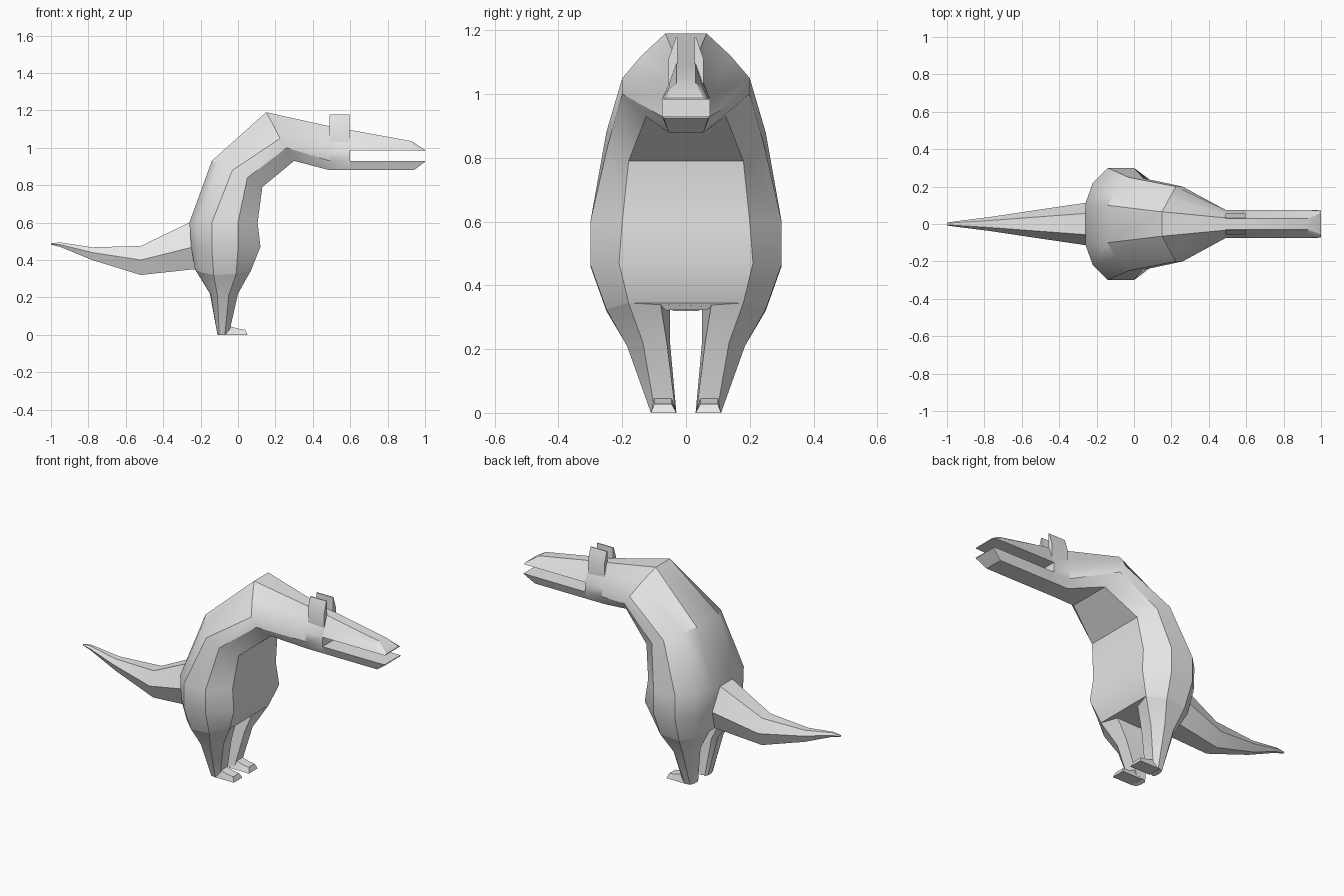
import bpy, bmesh, math

skin = bpy.data.materials.new("pale grey")
skin.diffuse_color = (0.8, 0.8, 0.8, 1)


def loft(name, rings):
    """Skin a closed tube through rings of (x, y, z) points and cap both ends."""
    bm = bmesh.new()
    loops = [[bm.verts.new(p) for p in ring] for ring in rings]
    n = len(loops[0])
    for a, b in zip(loops, loops[1:]):
        for i in range(n):
            j = (i + 1) % n
            bm.faces.new((a[i], a[j], b[j], b[i]))
    bm.faces.new(loops[0])
    bm.faces.new(loops[-1][::-1])
    bmesh.ops.recalc_face_normals(bm, faces=bm.faces)
    mesh = bpy.data.meshes.new(name)
    bm.to_mesh(mesh)
    bm.free()
    mesh.materials.append(skin)
    ob = bpy.data.objects.new(name, mesh)
    bpy.context.collection.objects.link(ob)
    bpy.ops.object.select_all(action='DESELECT')
    bpy.context.view_layer.objects.active = ob
    ob.select_set(True)
    bpy.ops.object.shade_smooth_by_angle(angle=math.radians(30))
    return ob


def mirror_ring(half):
    """Complete a half ring by reflecting it across y = 0."""
    return list(half) + [(x, -y, z) for x, y, z in reversed(half)]


def flip(ring):
    return [(x, -y, z) for x, y, z in ring]


# Body and neck: half rings running from the back round to the belly
hip = [(-.23, .11, .35), (-.20, .19, .335), (-.13, .25, .32), (-.01, .25, .325), (.07, .18, .345)]
torso = [
    hip,
    [(-.25, .11, .47), (-.215, .22, .465), (-.14, .30, .46), (.0, .30, .465), (.12, .21, .47)],
    [(-.26, .11, .60), (-.22, .22, .60), (-.14, .30, .60), (.0, .30, .60), (.105, .20, .60)],
    [(-.14, .10, .93), (-.10, .18, .915), (-.03, .25, .88), (.05, .245, .84), (.13, .18, .79)],
    [(.15, .065, 1.19), (.19, .14, 1.12), (.225, .20, 1.05), (.26, .20, 1.0), (.30, .125, .93)],
    [(.49, .033, 1.115), (.49, .05, 1.05), (.49, .075, .985), (.49, .075, .93), (.49, .055, .88)],
    [(.60, .03, 1.095), (.60, .05, 1.04), (.60, .075, .985), (.60, .075, .93), (.60, .055, .88)],
]
loft("body", [mirror_ring(r) for r in torso])

# Jaws with the open mouth between them
loft("upper_jaw", [mirror_ring(r) for r in (
    [(.60, .03, 1.095), (.60, .05, 1.04), (.60, .075, .985)],
    [(.93, .03, 1.035), (.93, .055, 1.015), (.93, .075, .985)],
    [(1.0, .055, .988), (1.0, .065, .986), (1.0, .07, .983)])])
loft("lower_jaw", [mirror_ring(r) for r in (
    [(.60, .075, .93), (.60, .055, .88)],
    [(.94, .075, .93), (.94, .055, .88)],
    [(1.0, .073, .93), (1.0, .07, .925)])])

# Tail: (x, half width, bottom, middle, top)
tail = [(-.22, .115, .35, .47, .61), (-.26, .113, .348, .465, .60),
        (-.52, .075, .32, .40, .475), (-.78, .036, .40, .44, .468),
        (-.95, .015, .47, .482, .494), (-1.0, .008, .482, .486, .489)]
loft("tail", [mirror_ring([(x, w * .5, t), (x, w, m), (x, w * .55, b)])
              for x, w, b, m, t in tail])

# Legs, feet and ears, one for each side
leg = [
    hip + [(.045, .08, .345), (-.19, .05, .335)],
    [(-.15, .08, .22), (-.145, .14, .215), (-.11, .185, .21), (-.05, .185, .21),
     (.0, .135, .22), (.0, .06, .22), (-.13, .05, .22)],
    [(-.11, .045, 0), (-.11, .08, 0), (-.10, .105, 0), (-.07, .11, 0),
     (-.045, .10, .02), (-.045, .035, .02), (-.10, .03, 0)],
]
foot = [[(x, .03, 0), (x, .11, 0), (x - s, .10, h), (x - s, .045, h)]
        for x, s, h in ((-.08, 0, .055), (-.04, 0, .045), (.0, 0, .033), (.05, .012, .028))]
ear = [[(x, .026, 1.03), (x, .055, 1.03), (x, .055, 1.11), (x, .032, 1.178), (x, .026, 1.178)]
       for x in (.49, .595)]
for part, rings in (("leg", leg), ("foot", foot), ("ear", ear)):
    loft("left_" + part, rings)
    loft("right_" + part, [flip(r) for r in rings])
